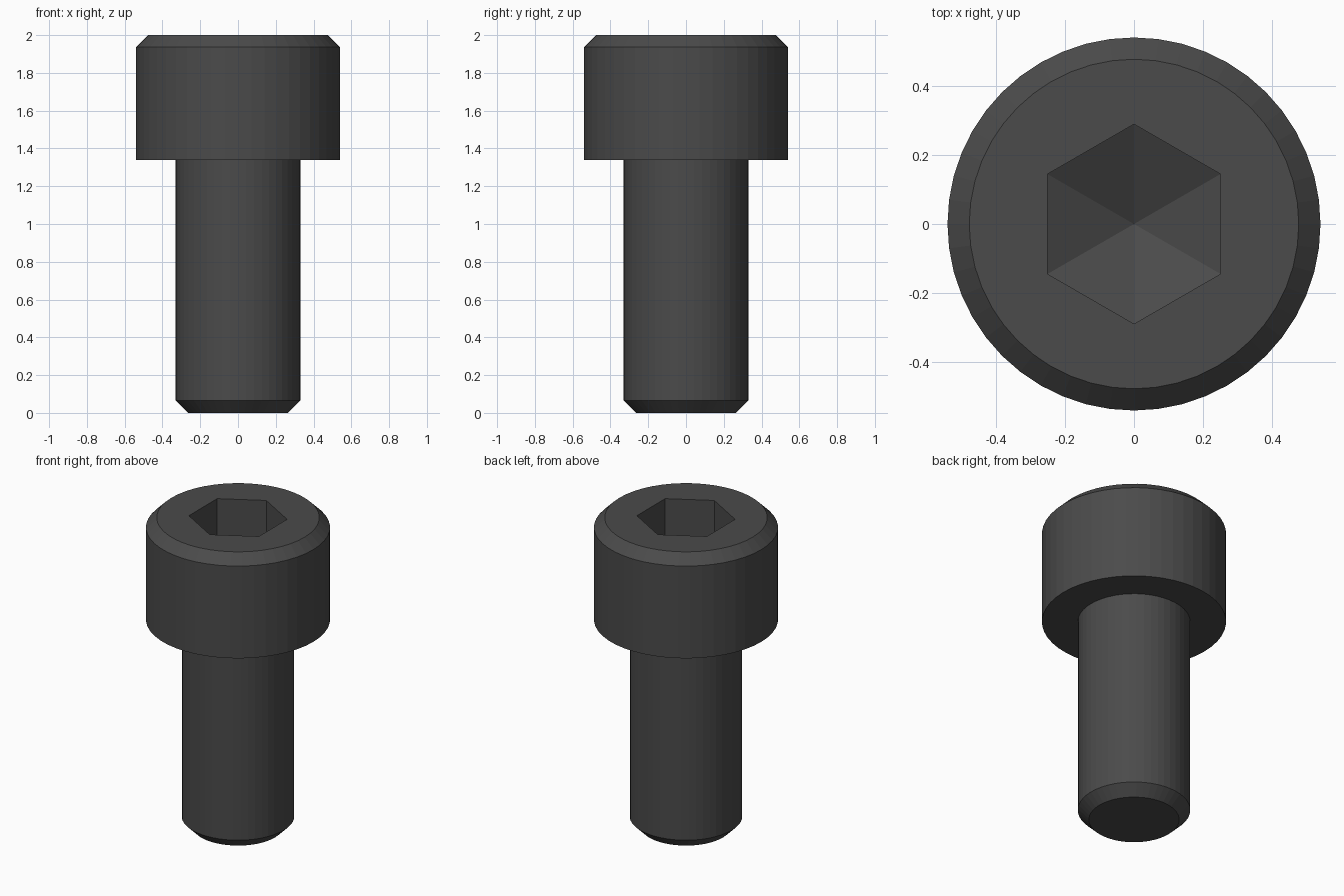
import bpy, bmesh, math

cube = bpy.data.objects.get("Cube")
if cube:
    bpy.data.objects.remove(cube, do_unlink=True)

SEGMENTS = 48
SHANK_R, HEAD_R = 0.33, 0.54
HEAD_Z, TOP_Z = 1.34, 2.0
HEX_R, HEX_DEPTH = 0.289, 0.33

# Blackened steel
steel = bpy.data.materials.new("black_steel")
steel.use_nodes = True
colour = (0.070, 0.070, 0.070, 1)
steel.diffuse_color = colour
bsdf = steel.node_tree.nodes["Principled BSDF"]
bsdf.inputs["Base Color"].default_value = colour
bsdf.inputs["Roughness"].default_value = 0.5


def ring(bm, radius, z, count):
    """Circle of vertices starting on the +y axis."""
    angles = [math.pi / 2 + math.tau * i / count for i in range(count)]
    return [bm.verts.new((radius * math.cos(a), radius * math.sin(a), z)) for a in angles]


def bridge(bm, a, b):
    """Quads between two rings with the same number of vertices."""
    n = len(a)
    for i in range(n):
        j = (i + 1) % n
        bm.faces.new((a[i], a[j], b[j], b[i]))


def lathe(bm, profile):
    """Join rings along a (radius, z) profile and return them."""
    rings = [ring(bm, r, z, SEGMENTS) for r, z in profile]
    for a, b in zip(rings, rings[1:]):
        bridge(bm, a, b)
    return rings


def finish(bm, name):
    mesh = bpy.data.meshes.new(name)
    bm.to_mesh(mesh)
    bm.free()
    mesh.materials.append(steel)
    obj = bpy.data.objects.new(name, mesh)
    bpy.context.collection.objects.link(obj)
    return obj


# Shank with a chamfered tip
bm = bmesh.new()
shank = lathe(bm, [(0.265, 0), (SHANK_R, 0.065), (SHANK_R, HEAD_Z)])
bm.faces.new(reversed(shank[0]))
finish(bm, "shank")

# Head: underside, side wall and top chamfer
bm = bmesh.new()
head = lathe(bm, [(SHANK_R, HEAD_Z), (HEAD_R, HEAD_Z),
                  (HEAD_R, TOP_Z - 0.063), (0.477, TOP_Z)])
rim = head[-1]

# Hexagonal socket: walls and a 30 degree drill-point floor
mouth = ring(bm, HEX_R, TOP_Z, 6)
floor = ring(bm, HEX_R, TOP_Z - HEX_DEPTH, 6)
bridge(bm, mouth, floor)
tip_drop = HEX_R * math.cos(math.pi / 6) * math.tan(math.pi / 6)
tip = bm.verts.new((0, 0, TOP_Z - HEX_DEPTH - tip_drop))
step = SEGMENTS // 6
for i in range(6):
    j = (i + 1) % 6
    bm.faces.new((floor[i], floor[j], tip))
    # Flat top between one socket edge and its arc of the rim
    arc = [rim[(i * step + k) % SEGMENTS] for k in range(step + 1)]
    bm.faces.new(arc + [mouth[j], mouth[i]])
finish(bm, "socket_head")
